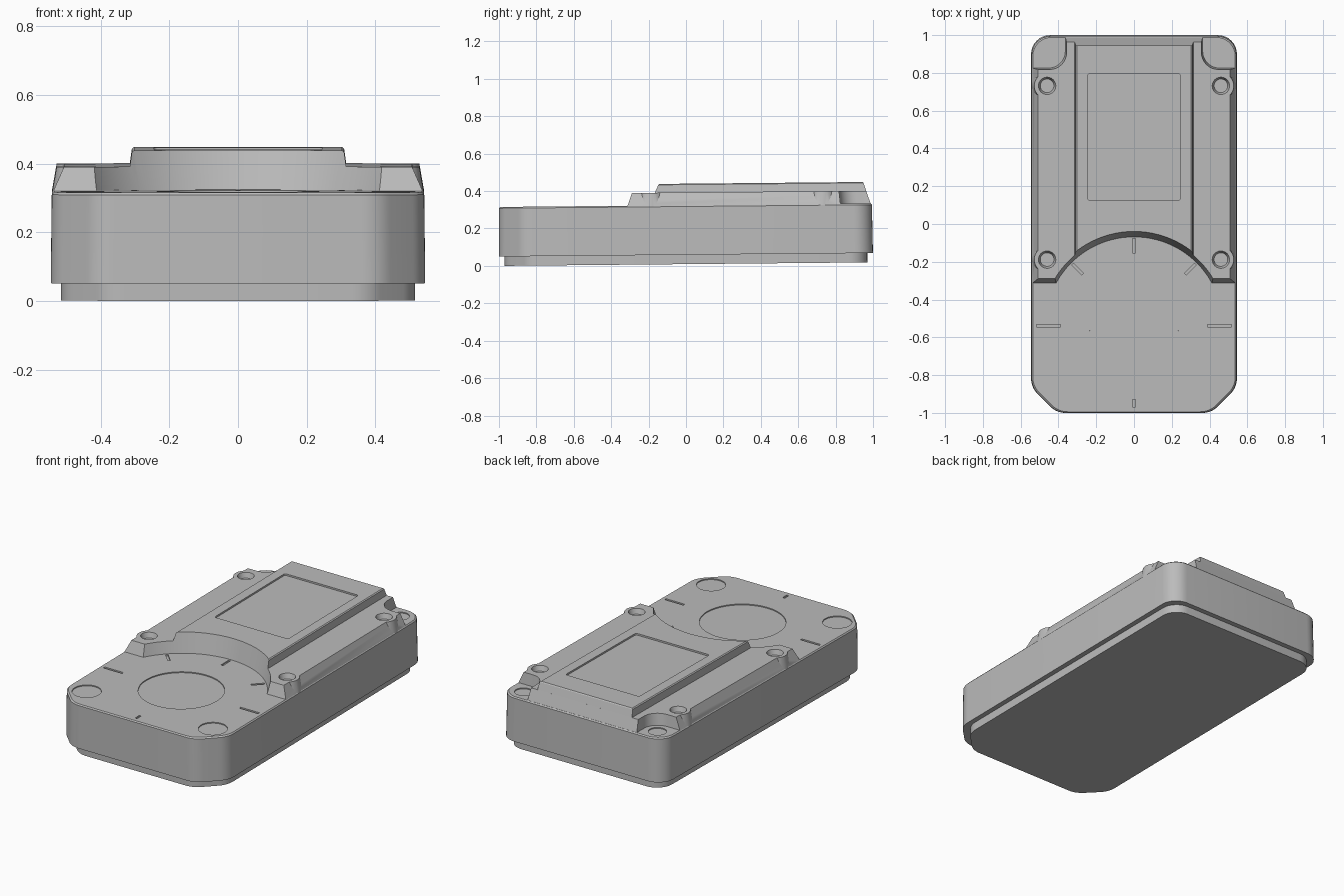
import bpy, bmesh, math
from mathutils import Vector, Matrix

cube = bpy.data.objects.get("Cube")
if cube:
    bpy.data.objects.remove(cube, do_unlink=True)

grey = bpy.data.materials.new("plain grey")
COLOUR = (0.5, 0.5, 0.5, 1)
grey.use_nodes = True
grey.diffuse_color = COLOUR
grey.node_tree.nodes["Principled BSDF"].inputs["Base Color"].default_value = COLOUR

DECK, TIER, PANEL = 0.315, 0.383, 0.43
DIAL_Y = -0.535
# The whole case leans up very slightly towards the back
LEAN = (Matrix.Translation((0, -1, 0)) @ Matrix.Rotation(0.0095, 4, "X")
        @ Matrix.Translation((0, 1, 0)))


def fillet(corners, radii, steps=8):
    """Round each corner of a convex counter-clockwise outline."""
    points = []
    for i, corner in enumerate(corners):
        p = Vector(corner)
        r = radii[i]
        if r == 0:
            points.append(p)
            continue
        a = (Vector(corners[i - 1]) - p).normalized()
        b = (Vector(corners[(i + 1) % len(corners)]) - p).normalized()
        half = a.angle(b) / 2
        centre = p + (a + b).normalized() * r / math.sin(half)
        start = p + a * r / math.tan(half) - centre
        end = p + b * r / math.tan(half) - centre
        sweep = math.pi - 2 * half
        for k in range(steps + 1):
            t = k / steps
            points.append(centre + (start * math.sin((1 - t) * sweep)
                                    + end * math.sin(t * sweep)) / math.sin(sweep))
    return points


def circle(x, y, r, n=48):
    return [Vector((x + r * math.cos(i * math.tau / n), y + r * math.sin(i * math.tau / n)))
            for i in range(n)]


def box(x0, x1, y0, y1):
    return [Vector(p) for p in ((x0, y0), (x1, y0), (x1, y1), (x0, y1))]


def loft(name, levels):
    """Solid through matching outlines, given as (z, outline)."""
    bm = bmesh.new()
    rings = [[bm.verts.new((p.x, p.y, z)) for p in pts] for z, pts in levels]
    n = len(rings[0])
    for low, high in zip(rings, rings[1:]):
        for i in range(n):
            j = (i + 1) % n
            bm.faces.new((low[i], low[j], high[j], high[i]))
    bm.faces.new(rings[0][::-1])
    bm.faces.new(rings[-1])
    bmesh.ops.recalc_face_normals(bm, faces=bm.faces)
    mesh = bpy.data.meshes.new(name)
    bm.to_mesh(mesh)
    bm.free()
    mesh.materials.append(grey)
    obj = bpy.data.objects.new(name, mesh)
    obj.matrix_basis = LEAN
    bpy.context.collection.objects.link(obj)
    return obj


def combine(target, tool, operation="DIFFERENCE"):
    mod = target.modifiers.new("combine", "BOOLEAN")
    mod.object, mod.operation, mod.solver = tool, operation, "EXACT"
    bpy.context.view_layer.objects.active = target
    bpy.ops.object.modifier_apply(modifier=mod.name)
    bpy.data.objects.remove(tool, do_unlink=True)


def recess(target, outline, z, depth):
    combine(target, loft("cutter", [(z - depth, outline), (z + 0.1, outline)]))


def case_outline(inset):
    """Case plan: chamfered front corners, rounded back corners."""
    w, l, c = 0.545 - inset, 1 - inset, 0.135
    corners = [(-w + c, -l), (w - c, -l), (w, -l + c), (w, l), (-w, l), (-w, -l + c)]
    return fillet(corners, [0.12, 0.12, 0.12, 0.1, 0.1, 0.12])


# Base plate and main body
base = loft("base_plate", [(0, case_outline(0.03)), (0.06, case_outline(0.03))])
body = loft("body", [(0.05, case_outline(0)), (0.308, case_outline(0.003)),
                     (DECK, case_outline(0.009))])

# Shallow discs in the deck: dial, front feet, back feet
recess(body, circle(0, DIAL_Y, 0.236, 64), DECK, 0.006)
for s in (-1, 1):
    recess(body, circle(s * 0.42, -0.835, 0.08), DECK, 0.006)
    recess(body, circle(s * 0.445, 0.91, 0.05), DECK, 0.006)

# Tick grooves around the dial: (angle, inner radius, outer radius)
for angle, r0, r1 in ((0, 0.39, 0.515), (180, 0.39, 0.515), (45, 0.385, 0.46),
                      (90, 0.385, 0.46), (135, 0.385, 0.46), (270, 0.39, 0.43)):
    turn = Matrix.Rotation(math.radians(angle), 2)
    groove = [turn @ p + Vector((0, DIAL_Y)) for p in box(r0, r1, -0.007, 0.007)]
    recess(body, groove, DECK, 0.008)

# Raised cover: sloped tier, screw bosses and centre panel
cover = loft("cover", [(0.308, box(-0.54, 0.54, -0.312, 0.992)),
                       (TIER, box(-0.507, 0.507, -0.285, 0.967))])
for s in (-1, 1):
    for y in (0.735, -0.185):
        boss = loft("boss", [(0.309, circle(s * 0.46, y, 0.081)),
                             (TIER, circle(s * 0.46, y, 0.068))])
        combine(cover, boss, "UNION")
panel = loft("panel", [(0.31, box(-0.325, 0.325, -0.4, 0.991)),
                       (PANEL - 0.005, box(-0.309, 0.309, -0.4, 0.953)),
                       (PANEL, box(-0.303, 0.303, -0.4, 0.948))])
combine(cover, panel, "UNION")

# Arc cut around the dial
combine(cover, loft("cutter", [(0.3, circle(0, DIAL_Y, 0.466, 96)),
                               (0.45, circle(0, DIAL_Y, 0.505, 96))]))

for s in (-1, 1):
    # Rounded notches at the back corners
    def notch(grow):
        x0, x1, y0, y1 = 0.365 - grow, 0.7, 0.83 - grow, 1.2
        pts = fillet([(x0, y0), (x1, y0), (x1, y1), (x0, y1)], [0.09, 0, 0, 0])
        return [Vector((s * p.x, p.y)) for p in pts]
    combine(cover, loft("cutter", [(0.3, notch(0)), (0.45, notch(0.015))]))
    # Countersunk screw holes
    for y in (0.735, -0.185):
        combine(cover, loft("cutter", [(TIER - 0.03, circle(s * 0.46, y, 0.036)),
                                       (TIER, circle(s * 0.46, y, 0.046)),
                                       (TIER + 0.05, circle(s * 0.46, y, 0.046))]))

# Sunken screen window
window = fillet([(-0.245, 0.13), (0.245, 0.13), (0.245, 0.8), (-0.245, 0.8)], [0.012] * 4, 4)
recess(cover, window, PANEL, 0.01)

# Smooth curved walls, keep edges sharp
for obj in (base, body, cover):
    bpy.ops.object.select_all(action="DESELECT")
    obj.select_set(True)
    bpy.context.view_layer.objects.active = obj
    bpy.ops.object.shade_smooth_by_angle(angle=math.radians(25))
